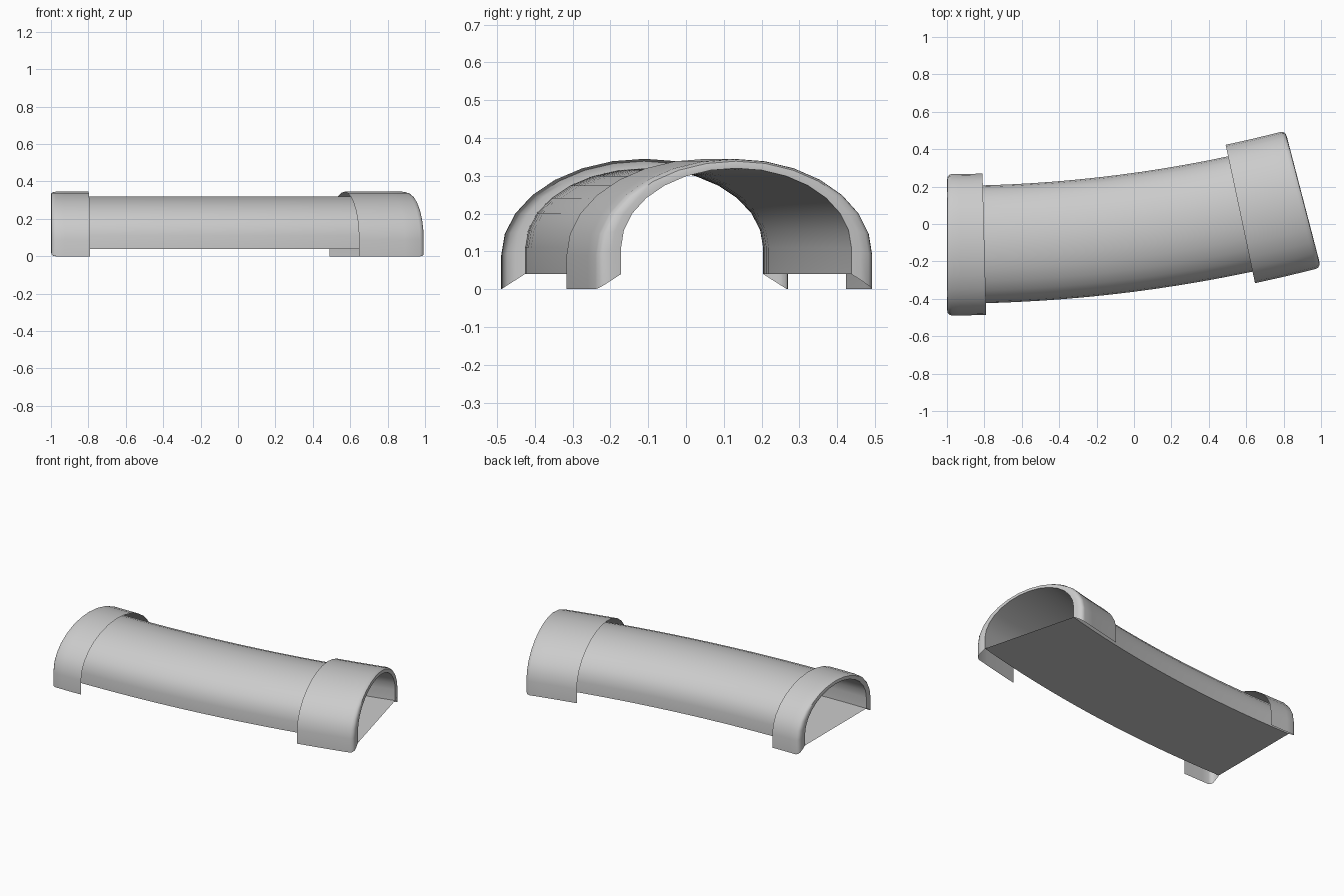
import bpy, bmesh
from math import sin, cos, pi, radians

old = bpy.data.objects.get("Cube")
if old:
    bpy.data.objects.remove(old)

grey = bpy.data.materials.new("plain grey")
grey.use_nodes = True
colour = (0.6, 0.6, 0.6, 1)
grey.diffuse_color = colour
grey.node_tree.nodes["Principled BSDF"].inputs["Base Color"].default_value = colour

BEND = radians(14.6)
LENGTH = 1.925
RADIUS = LENGTH / BEND
ARCH_STEPS = 14


def place(s, u, z):
    """Distance along the bent centre line, sideways offset and height to a point."""
    a = s / RADIUS
    return (-1 + RADIUS * sin(a) - u * sin(a),
            -0.111 + RADIUS * (1 - cos(a)) + u * cos(a), z)


def arch(t):
    """Arch section with straight legs; t=0 is the tunnel, t=1 the collar."""
    half = 0.315 + 0.063 * t
    foot, spring, top = 0.04 * (1 - t), 0.11 - 0.02 * t, 0.32 + 0.025 * t
    pts = [(half, foot)]
    for i in range(ARCH_STEPS + 1):
        a = pi * i / ARCH_STEPS
        pts.append((half * cos(a), spring + (top - spring) * sin(a)))
    return pts + [(-half, foot)]


def sweep(name, stations, flip=False):
    """Skin a sheet through (distance, section points) stations."""
    bm = bmesh.new()
    rows = [[bm.verts.new(place(s, u, z)) for u, z in pts] for s, pts in stations]
    for r0, r1 in zip(rows, rows[1:]):
        for i in range(len(r0) - 1):
            quad = [r0[i], r1[i], r1[i + 1], r0[i + 1]]
            bm.faces.new(quad[::-1] if flip else quad)
    mesh = bpy.data.meshes.new(name)
    bm.to_mesh(mesh)
    bm.free()
    mesh.materials.append(grey)
    obj = bpy.data.objects.new(name, mesh)
    bpy.context.collection.objects.link(obj)
    bpy.ops.object.select_all(action="DESELECT")
    obj.select_set(True)
    bpy.context.view_layer.objects.active = obj
    bpy.ops.object.shade_smooth_by_angle(angle=radians(40))
    return obj


# Bent tunnel shell and its flat floor
along = [LENGTH * i / 16 for i in range(17)]
sweep("tunnel_shell", [(s, arch(0)) for s in along])
sweep("tunnel_floor", [(s, [(-0.315, 0.04), (0.315, 0.04)]) for s in along])


# End collars: rounded lip rolling out from the tunnel mouth, open at the inner end
def collar(name, length, far_end):
    lip = [(0, 0), (0, 0.4), (0.003, 0.75), (0.012, 0.93), (0.025, 1)]
    body = [(0.025 + (length - 0.025) * i / 4, 1) for i in range(1, 5)]
    stations = [(LENGTH - d if far_end else d, arch(t)) for d, t in lip + body]
    sweep(name, stations, flip=far_end)


collar("right_collar", 0.2, False)
collar("left_collar", 0.345, True)
